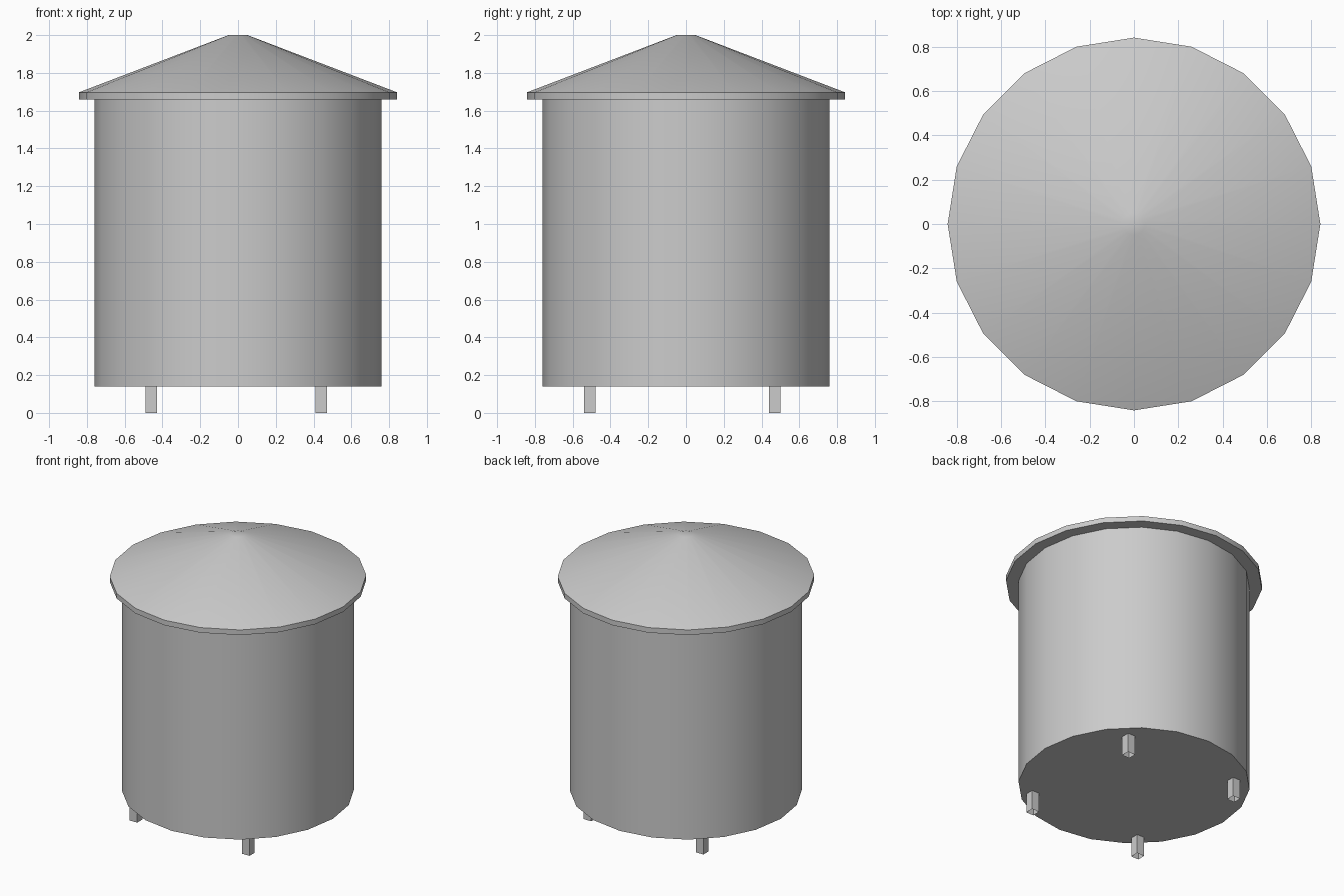
import bpy, bmesh, math

if "Cube" in bpy.data.objects:
    bpy.data.objects.remove(bpy.data.objects["Cube"])

SIDES = 20


def finish(name, bm):
    bmesh.ops.recalc_face_normals(bm, faces=bm.faces[:])
    mesh = bpy.data.meshes.new(name)
    bm.to_mesh(mesh)
    bm.free()
    obj = bpy.data.objects.new(name, mesh)
    bpy.context.collection.objects.link(obj)
    return obj


def lathe(name, profile, cap_first=False, cap_last=False):
    """Revolve (radius, z) points around z with optional end caps."""
    bm = bmesh.new()
    rings = []
    for r, z in profile:
        angles = [2 * math.pi * i / SIDES for i in range(SIDES)]
        rings.append([bm.verts.new((r * math.cos(a), r * math.sin(a), z)) for a in angles])
    for low, high in zip(rings, rings[1:]):
        for i in range(SIDES):
            j = (i + 1) % SIDES
            bm.faces.new((low[i], low[j], high[j], high[i]))
    if cap_first:
        bm.faces.new(rings[0][::-1])
    if cap_last:
        bm.faces.new(rings[-1])
    obj = finish(name, bm)
    bpy.ops.object.select_all(action='DESELECT')
    obj.select_set(True)
    bpy.context.view_layer.objects.active = obj
    bpy.ops.object.shade_smooth_by_angle(angle=math.radians(30))
    # a bottom-only shell has outward normals pointing down and out
    return obj


# Cylindrical tank with a closed floor, covered by the roof
lathe("tank_body", [(0.76, 0.14), (0.76, 1.66)], cap_first=True)

# Shallow conical roof with overhanging rim and small flat top
lathe("roof", [(0.76, 1.66), (0.842, 1.66), (0.842, 1.697), (0.05, 2.0)], cap_last=True)

# Four square hollow legs, open at the ends
for side, x in (("left", -0.46), ("right", 0.44)):
    for end, y in (("front", -0.51), ("back", 0.47)):
        bm = bmesh.new()
        bmesh.ops.create_cube(bm, size=1)
        for v in bm.verts:
            v.co = (x + v.co.x * 0.06, y + v.co.y * 0.06, (v.co.z + 0.5) * 0.14)
        bm.normal_update()
        ends = [f for f in bm.faces if abs(f.normal.z) > 0.5]
        bmesh.ops.delete(bm, geom=ends, context='FACES_ONLY')
        finish(f"{end}_{side}_leg", bm)
